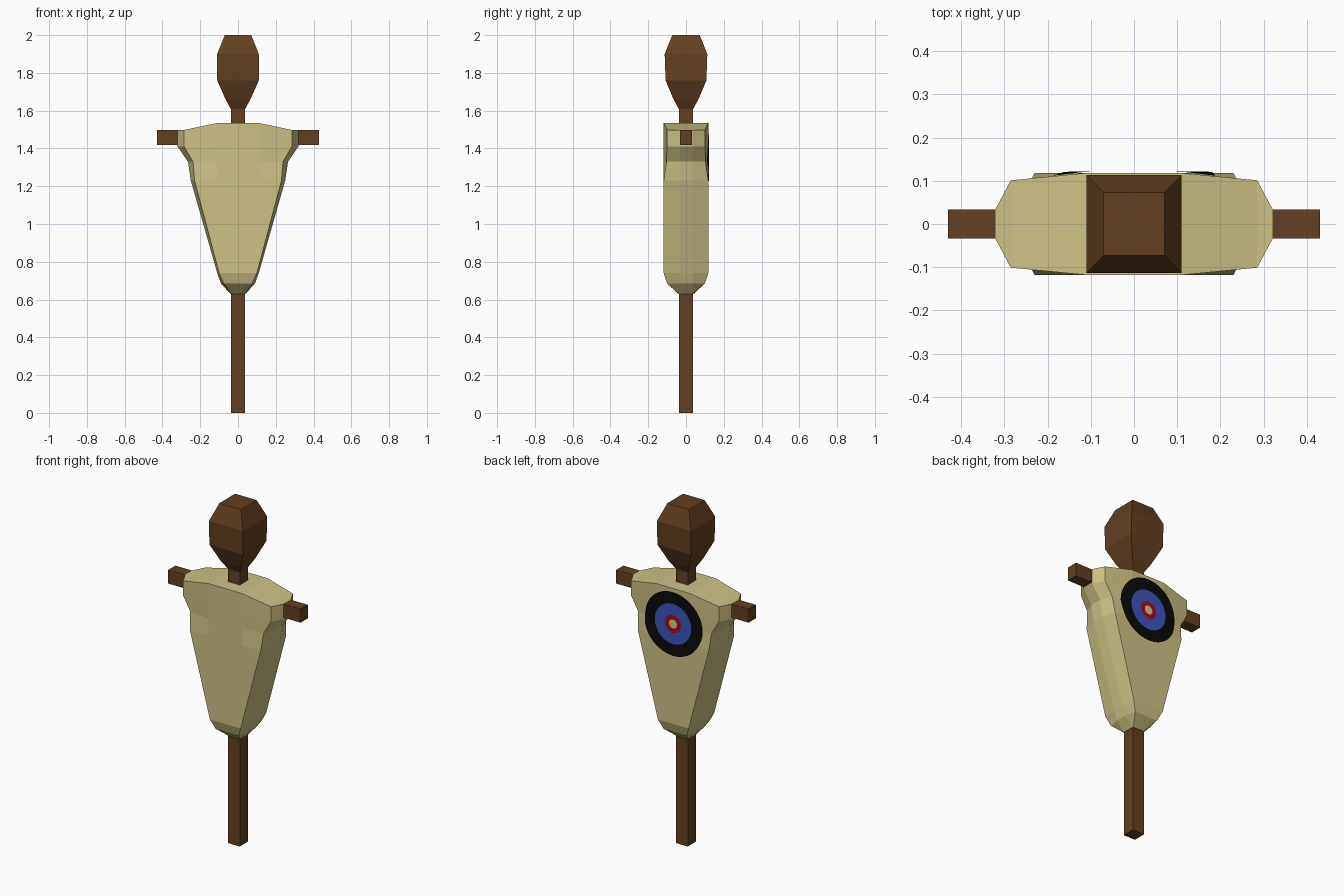
import bpy, bmesh, math
from mathutils import Vector
from mathutils.bvhtree import BVHTree

if "Cube" in bpy.data.objects:
    bpy.data.objects.remove(bpy.data.objects["Cube"])


def material(name, rgb):
    m = bpy.data.materials.new(name)
    m.diffuse_color = (*rgb, 1)
    m.use_nodes = True
    m.node_tree.nodes["Principled BSDF"].inputs["Base Color"].default_value = m.diffuse_color
    return m


wood = material("dark wood", (0.122, 0.051, 0.016))
cloth = material("straw cloth", (0.61, 0.54, 0.235))
black = material("black paint", (0.003, 0.003, 0.003))
blue = material("blue paint", (0.045, 0.09, 0.50))
red = material("red paint", (0.40, 0.004, 0.007))
centre = material("pale centre", (0.68, 0.58, 0.28))


def finish(bm, name, mats, fix=True):
    if fix:
        bmesh.ops.recalc_face_normals(bm, faces=bm.faces[:])
    me = bpy.data.meshes.new(name)
    bm.to_mesh(me)
    for m in mats:
        me.materials.append(m)
    ob = bpy.data.objects.new(name, me)
    bpy.context.collection.objects.link(ob)
    return ob


def box(name, size, loc, mat):
    bm = bmesh.new()
    bmesh.ops.create_cube(bm, size=1)
    for v in bm.verts:
        v.co = Vector(a * s + l for a, s, l in zip(v.co, size, loc))
    return finish(bm, name, [mat])


def loft(bm, rings):
    """Skin a stack of rings and return the vertex rings."""
    vs = [[bm.verts.new(p) for p in r] for r in rings]
    n = len(rings[0])
    for a, b in zip(vs, vs[1:]):
        for i in range(n):
            j = (i + 1) % n
            bm.faces.new((a[i], a[j], b[j], b[i]))
    return vs


# Post and cross bar
box("post", (0.076, 0.076, 1.64), (0, 0, 0.82), wood)
box("arm_bar", (0.86, 0.066, 0.08), (0, 0, 1.457), wood)

# Square faceted head: (height, half width in x, half width in y)
bm = bmesh.new()
head = [(1.61, .038, .038), (1.66, .066, .066), (1.76, .11, .108),
        (1.90, .11, .113), (2.0, .07, .073)]
rings = loft(bm, [[(-x, -y, z), (x, -y, z), (x, y, z), (-x, y, z)]
                  for z, x, y in head])
bm.faces.new(rings[0])
bm.faces.new(rings[-1])
finish(bm, "head", [wood])

# Stuffed torso: (height, side half width, front corner x, corner depth,
#                 middle x, middle depth, extra height of the middle)
torso = [(0.63, .04, .036, .037, .02, .04, 0),
         (0.685, .09, .075, .10, .04, .10, 0),
         (0.74, .11, .10, .118, .05, .118, 0),
         (1.23, .25, .23, .118, .11, .118, 0),
         (1.33, .265, .238, .103, .11, .118, 0),
         (1.41, .32, .285, .101, .11, .118, 0),
         (1.498, .32, .285, .101, .11, .118, .037)]


def torso_ring(z, w, c, d, m, dm, up):
    half = [(w, -.035, z), (w, .035, z), (c, d, z), (m, dm, z + up),
            (-m, dm, z + up), (-c, d, z)]
    return half + [(-x, -y, h) for x, y, h in half]


bm = bmesh.new()
rings = loft(bm, [torso_ring(*t) for t in torso])
bm.faces.new(rings[0])
t = rings[-1]
# Shoulder strips across the top, from one arm to the other
pairs = [(0, 1), (11, 2), (10, 3), (9, 4), (8, 5), (7, 6)]
for (a, b), (c, d) in zip(pairs, pairs[1:]):
    bm.faces.new((t[a], t[b], t[d], t[c]))
bmesh.ops.recalc_face_normals(bm, faces=bm.faces[:])
surface = BVHTree.FromBMesh(bm)
finish(bm, "torso", [cloth])

# Painted target draped on the back of the torso
bm = bmesh.new()
SEG = 48
bands = [(0, .026), (.026, .052), (.052, .118), (.118, .187)]


def on_back(r, k):
    a = 2 * math.pi * k / SEG
    x, z = r * math.cos(a), 1.328 + r * math.sin(a)
    hit = surface.ray_cast(Vector((x, 1, z)), Vector((0, -1, 0)))[0]
    return bm.verts.new((x, (hit.y if hit else .11) + .003, z))


for index, (r0, r1) in enumerate(bands):
    steps = max(1, round((r1 - r0) / .012))
    for s in range(steps):
        inner, outer = (r0 + (r1 - r0) * q / steps for q in (s, s + 1))
        for k in range(SEG):
            vs = [on_back(outer, k), on_back(outer, k + 1)]
            vs += [on_back(inner, k + 1), on_back(inner, k)] if inner else [on_back(0, 0)]
            f = bm.faces.new(vs)
            f.normal_update()
            if f.normal.y < 0:
                f.normal_flip()
            f.material_index = index
bmesh.ops.remove_doubles(bm, verts=bm.verts[:], dist=1e-5)
finish(bm, "target", [centre, red, blue, black], fix=False)
